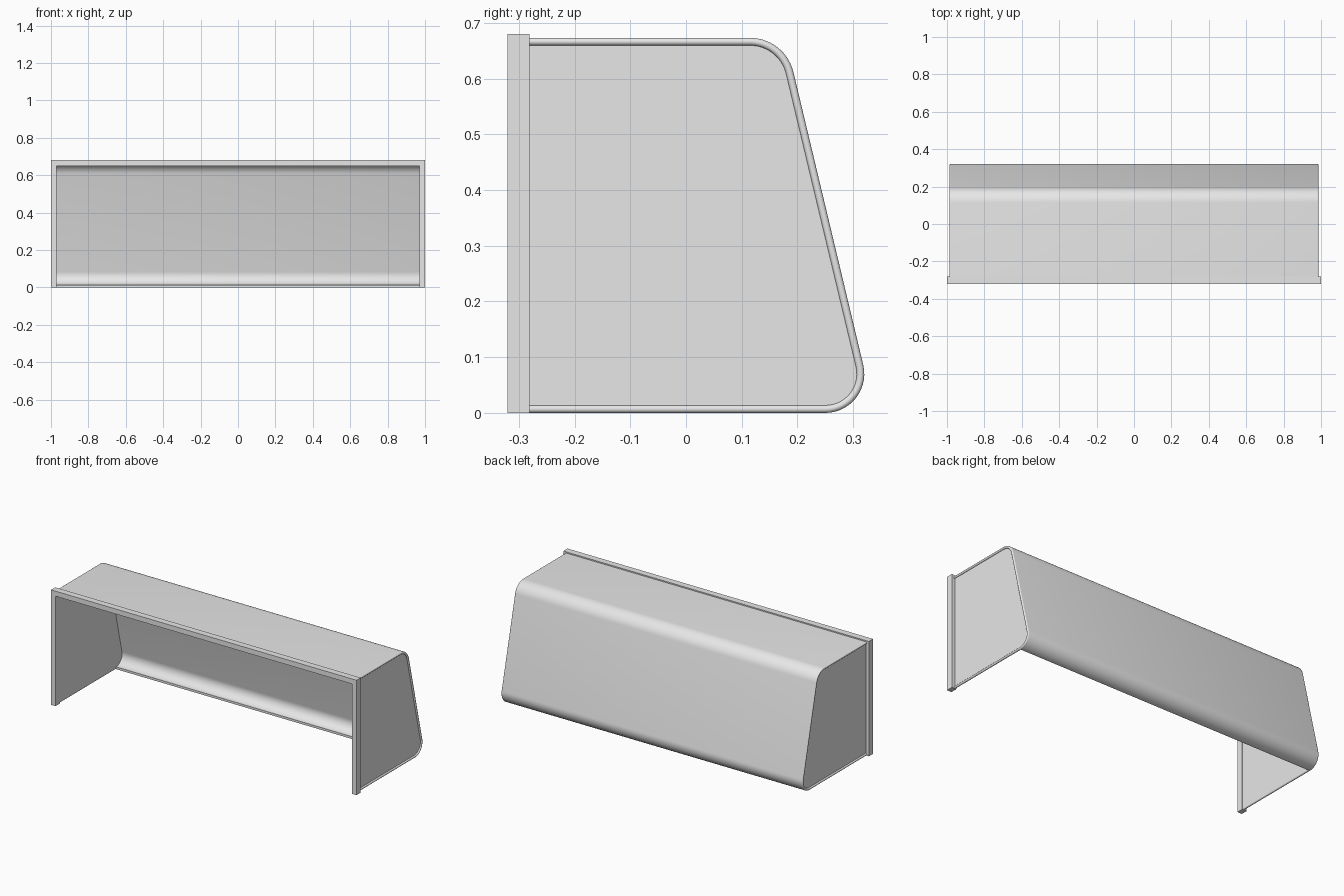
import bpy, bmesh, math

if "Cube" in bpy.data.objects:
    bpy.data.objects.remove(bpy.data.objects["Cube"])

grey = bpy.data.materials.new("light grey metal")
grey.diffuse_color = (0.8, 0.8, 0.8, 1)
grey.use_nodes = True
grey.node_tree.nodes["Principled BSDF"].inputs["Base Color"].default_value = grey.diffuse_color

T = 0.0135          # sheet thickness
R = T / 2           # edge bead radius
END = 0.98          # x of bead centre
SLANT = math.radians(13.4)


def finish(name, bm):
    bmesh.ops.recalc_face_normals(bm, faces=bm.faces)
    me = bpy.data.meshes.new(name)
    bm.to_mesh(me)
    bm.free()
    me.materials.append(grey)
    ob = bpy.data.objects.new(name, me)
    bpy.context.collection.objects.link(ob)
    bpy.ops.object.select_all(action='DESELECT')
    ob.select_set(True)
    bpy.context.view_layer.objects.active = ob
    bpy.ops.object.shade_smooth_by_angle(angle=math.radians(35))
    return ob


def outline(d, n=14):
    """Side profile (y, z) of the hood, moved inwards by d."""
    pts = [(-0.285, 0.673 - d)]
    for cy, cz, r, a0, a1 in ((0.115, 0.593, 0.08, math.pi / 2, SLANT),
                              (0.25, 0.07, 0.07, SLANT, -math.pi / 2)):
        for i in range(n + 1):
            a = a0 + (a1 - a0) * i / n
            pts.append((cy + (r - d) * math.cos(a), cz + (r - d) * math.sin(a)))
    return pts


def prism(name, pts, to3d, t0, t1):
    """Extrude a closed 2D polygon between t0 and t1."""
    bm = bmesh.new()
    a = [bm.verts.new(to3d(p, t0)) for p in pts]
    b = [bm.verts.new(to3d(p, t1)) for p in pts]
    bm.faces.new(a)
    bm.faces.new(b)
    for i in range(len(pts)):
        j = (i + 1) % len(pts)
        bm.faces.new((a[i], a[j], b[j], b[i]))
    return finish(name, bm)


# bent cover sheet with half-round ends
section = []
for side in (1, -1):
    for i in range(9):
        a = math.pi * i / 8
        section.append((R - side * R * math.cos(a), side * (END + R * math.sin(a))))
bm = bmesh.new()
columns = []
for d, x in section:
    columns.append([bm.verts.new((x, y, z)) for y, z in outline(d)])
for i, c in enumerate(columns):
    e = columns[(i + 1) % len(columns)]
    for k in range(len(c) - 1):
        bm.faces.new((c[k], c[k + 1], e[k + 1], e[k]))
bm.faces.new([c[0] for c in columns])
bm.faces.new([c[-1] for c in columns])
finish("cover_sheet", bm)

# end panels and their rounded bottom edges
panel = outline(R) + [(-0.285, R)]
circle = [(R * math.cos(i * math.pi / 8), R * math.sin(i * math.pi / 8)) for i in range(16)]
for label, s in (("right", 1), ("left", -1)):
    prism(label + "_end_panel", panel, lambda p, t: (t, p[0], p[1]),
          s * (END - R), s * END)
    prism(label + "_bottom_bead", circle,
          lambda p, t: (s * END + p[0], t, R + p[1]), -0.285, 0.252)

# front frame, open at the bottom
frame = [(-1, 0), (-1, 0.68), (1, 0.68), (1, 0), (0.97, 0), (0.97, 0.65), (-0.97, 0.65), (-0.97, 0)]
prism("front_frame", frame, lambda p, t: (p[0], t, p[1]), -0.32, -0.281)
